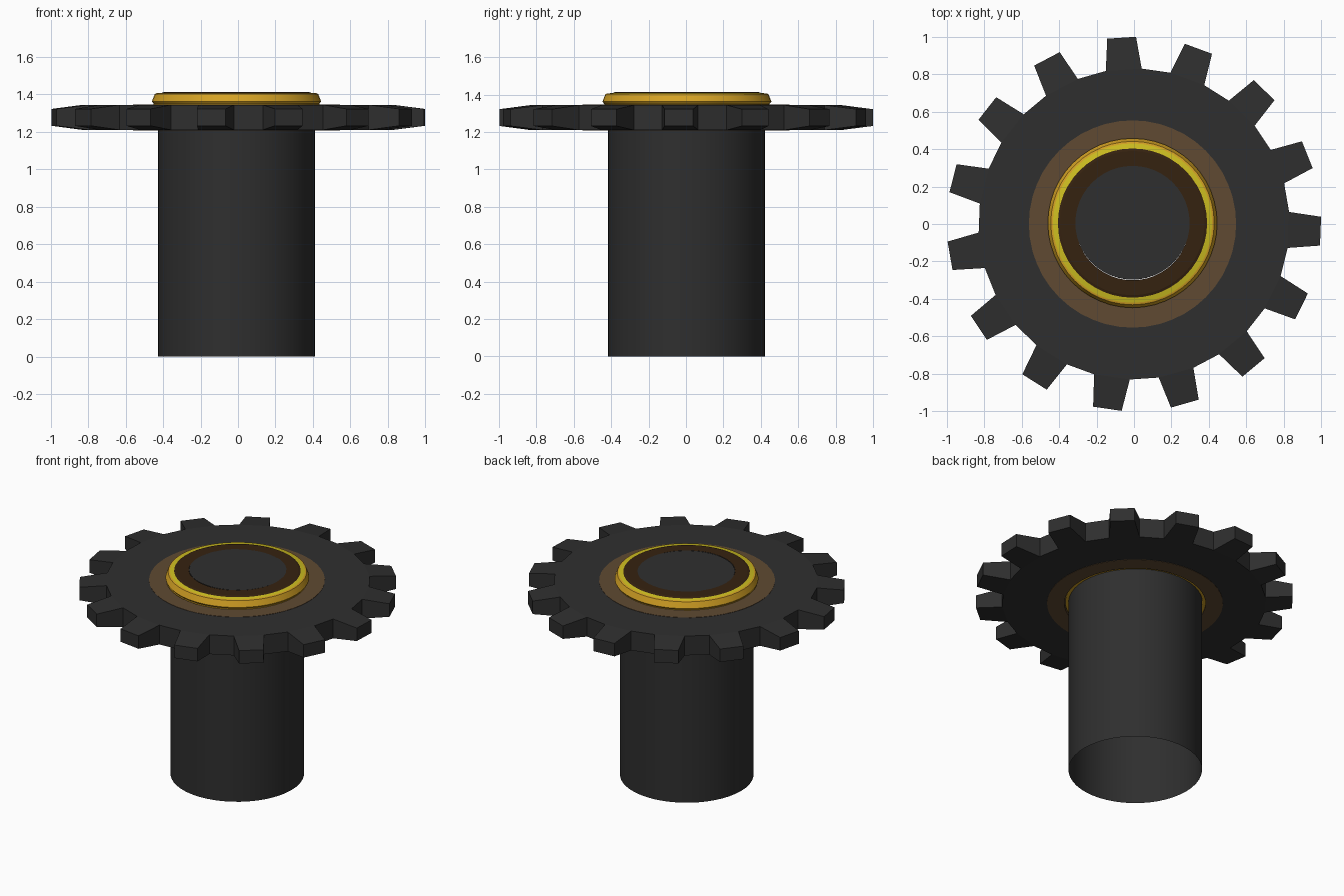
import bpy, bmesh, math

if "Cube" in bpy.data.objects:
    bpy.data.objects.remove(bpy.data.objects["Cube"])


def material(name, rgb):
    m = bpy.data.materials.new(name)
    m.diffuse_color = (*rgb, 1)
    m.use_nodes = True
    m.node_tree.nodes["Principled BSDF"].inputs["Base Color"].default_value = m.diffuse_color
    return m


CHARCOAL = material("charcoal", (0.028, 0.028, 0.028))
BROWN = material("brown", (0.115, 0.068, 0.032))
DARK_BROWN = material("dark brown", (0.036, 0.016, 0.005))
GOLD = material("gold", (0.66, 0.36, 0.018))
YELLOW = material("yellow", (0.62, 0.52, 0.015))
CX, CY = -0.008, 0.005


def finish(name, bm, mats, smooth=None, recalc=True):
    if recalc:
        bmesh.ops.recalc_face_normals(bm, faces=bm.faces[:])
    me = bpy.data.meshes.new(name)
    bm.to_mesh(me)
    bm.free()
    for m in mats:
        me.materials.append(m)
    ob = bpy.data.objects.new(name, me)
    bpy.context.collection.objects.link(ob)
    if smooth:
        bpy.ops.object.select_all(action='DESELECT')
        ob.select_set(True)
        bpy.context.view_layer.objects.active = ob
        bpy.ops.object.shade_smooth_by_angle(angle=math.radians(smooth))
    return ob


def lathe(name, profile, mats, bands=None, closed=False, segs=48, cx=CX, cy=CY):
    """Revolve (r, z) points; bands gives the material slot of each strip."""
    bm = bmesh.new()
    rings = []
    for r, z in profile:
        rings.append([bm.verts.new((cx + r * math.cos(2 * math.pi * i / segs),
                                    cy + r * math.sin(2 * math.pi * i / segs), z))
                      for i in range(segs)])
    n = len(rings)
    for k in range(n if closed else n - 1):
        a, b = rings[k], rings[(k + 1) % n]
        for i in range(segs):
            j = (i + 1) % segs
            f = bm.faces.new((a[i], a[j], b[j], b[i]))
            f.material_index = bands[k] if bands else 0
    return finish(name, bm, mats, 20)


# Open tube below the sprocket
lathe("hub_tube", [(0.42, 0.0), (0.42, 1.39)], [CHARCOAL], cy=0.003)

# Gold collar with a yellow top rim and a dark brown inner lip
lathe("collar", [(0.421, 1.215), (0.442, 1.215), (0.442, 1.35), (0.452, 1.362),
                 (0.436, 1.402), (0.425, 1.406), (0.398, 1.408), (0.385, 1.413),
                 (0.305, 1.413)],
      [GOLD, YELLOW, DARK_BROWN], [0, 0, 0, 0, 0, 1, 2, 2])

# End cap in the middle of the collar
bm = bmesh.new()
bmesh.ops.create_circle(bm, cap_ends=True, segments=48, radius=0.306)
bmesh.ops.translate(bm, verts=bm.verts[:], vec=(CX, CY + 0.004, 1.413))
finish("end_cap", bm, [CHARCOAL], recalc=False)

# Brown washer set into the sprocket, visible above and below
lathe("washer", [(0.444, 1.208), (0.553, 1.208), (0.553, 1.346), (0.444, 1.346)],
      [BROWN], closed=True, cy=0)

# Sprocket: flat ring with fifteen tapered teeth
TEETH = 15
Z0, Z1, T0, T1 = 1.21, 1.344, 1.232, 1.322
bm = bmesh.new()


def pair(r, a, z0=Z0, z1=Z1):
    x, y = r * math.cos(a), r * math.sin(a)
    return bm.verts.new((x, y, z0)), bm.verts.new((x, y, z1))


root_half, tip_half = math.asin(0.096 / 0.83), math.asin(0.077 / 1.0)
inner, outer, tips = [], [], []
for t in range(TEETH):
    mid = math.radians(-2.2 + 24 * t)
    for s in (-1, 1):
        inner.append(pair(0.54, mid + s * math.radians(6)))
        outer.append(pair(0.83, mid + s * root_half))
        tips.append(pair(0.999, mid + s * tip_half, T0, T1))
n = 2 * TEETH
for i in range(n):
    j = (i + 1) % n
    a, b, c, d = inner[i], inner[j], outer[i], outer[j]
    bm.faces.new((a[1], c[1], d[1], b[1]))
    bm.faces.new((a[0], b[0], d[0], c[0]))
    bm.faces.new((a[0], a[1], b[1], b[0]))
    if i % 2:  # valley wall
        bm.faces.new((c[0], d[0], d[1], c[1]))
    else:      # tooth
        e, f = tips[i], tips[j]
        bm.faces.new((c[1], e[1], f[1], d[1]))
        bm.faces.new((c[0], d[0], f[0], e[0]))
        bm.faces.new((e[0], f[0], f[1], e[1]))
        bm.faces.new((c[0], e[0], e[1], c[1]))
        bm.faces.new((d[0], d[1], f[1], f[0]))
finish("sprocket", bm, [CHARCOAL])
